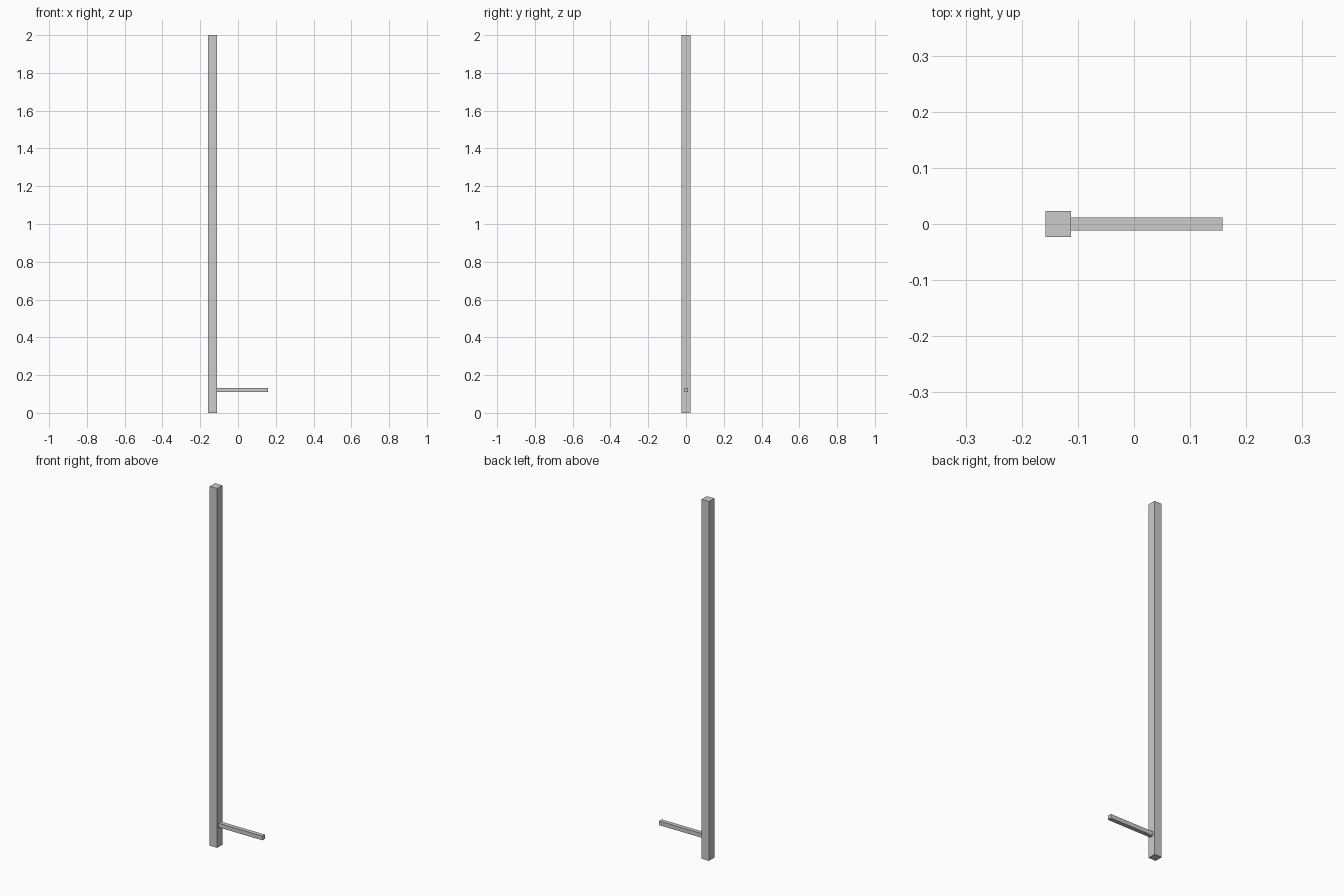
import bpy

if "Cube" in bpy.data.objects:
    bpy.data.objects.remove(bpy.data.objects["Cube"])

def box(name, x0, x1, y0, y1, z0, z1):
    bpy.ops.mesh.primitive_cube_add(size=1, location=((x0 + x1) / 2, (y0 + y1) / 2, (z0 + z1) / 2))
    ob = bpy.context.object
    ob.name = name
    ob.scale = (x1 - x0, y1 - y0, z1 - z0)
    bpy.ops.object.transform_apply(location=False, rotation=False, scale=True)
    return ob

# tall square post
box("post", -0.158, -0.112, -0.023, 0.023, 0, 2)
# thin square side peg near the foot
box("foot_peg", -0.112, 0.158, -0.0115, 0.0115, 0.11, 0.133)
